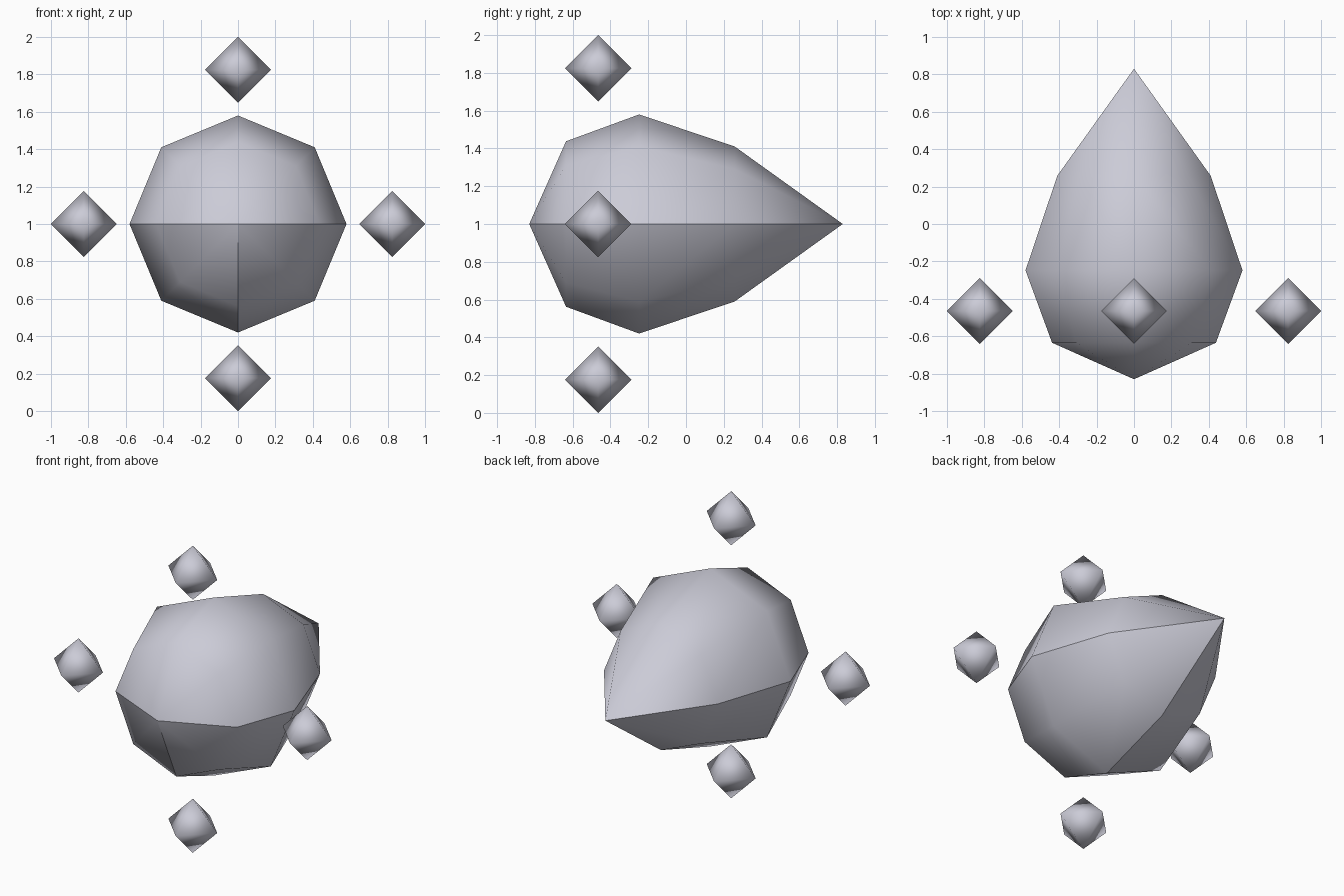
import bpy, bmesh, math
from mathutils import Vector

if "Cube" in bpy.data.objects:
    bpy.data.objects.remove(bpy.data.objects["Cube"])

grey = bpy.data.materials.new("pale_grey")
grey.diffuse_color = (0.60, 0.60, 0.68, 1)
grey.use_nodes = True
grey.node_tree.nodes["Principled BSDF"].inputs["Base Color"].default_value = grey.diffuse_color


def finish(bm, name, location):
    bmesh.ops.recalc_face_normals(bm, faces=bm.faces)
    for f in bm.faces:
        f.smooth = True
    mesh = bpy.data.meshes.new(name)
    bm.to_mesh(mesh)
    bm.free()
    mesh.materials.append(grey)
    obj = bpy.data.objects.new(name, mesh)
    obj.location = location
    bpy.context.collection.objects.link(obj)
    return obj


def spindle(bm, nose, rings, tip, sides):
    """Closed solid along y: end points joined by rings of (y, radius)."""
    first, last = bm.verts.new((0, nose, 0)), bm.verts.new((0, tip, 0))
    loops = []
    for y, r in rings:
        angles = [2 * math.pi * k / sides for k in range(sides)]
        loops.append([bm.verts.new((r * math.cos(a), y, r * math.sin(a))) for a in angles])
    for k in range(sides):
        n = (k + 1) % sides
        bm.faces.new((first, loops[0][k], loops[0][n]))
        for a, b in zip(loops, loops[1:]):
            bm.faces.new((a[k], b[k], b[n], a[n]))
        bm.faces.new((loops[-1][n], loops[-1][k], last))


# Eight-sided teardrop body, rounded at the front and pointed at the back
bm = bmesh.new()
spindle(bm, -0.83, [(-0.635, 0.438), (-0.248, 0.58), (0.258, 0.41)], 0.83, 8)
# Hard seams: around the waist and along the keel
for e in bm.edges:
    a, b = (v.co for v in e.verts)
    waist = abs(a.z) < 1e-4 and abs(b.z) < 1e-4
    keel = abs(a.x) < 1e-4 and abs(b.x) < 1e-4 and a.z + b.z < -0.1
    if waist or keel:
        e.smooth = False
finish(bm, "body", (0, 0, 1))

# Four floating octahedra around the front half
R, D = 0.176, 0.824
for name, x, z in (("right_diamond", D, 0), ("left_diamond", -D, 0),
                   ("top_diamond", 0, D), ("bottom_diamond", 0, -D)):
    bm = bmesh.new()
    spindle(bm, -R, [(0, R)], R, 4)
    finish(bm, name, Vector((x, -0.465, 1 + z)))
